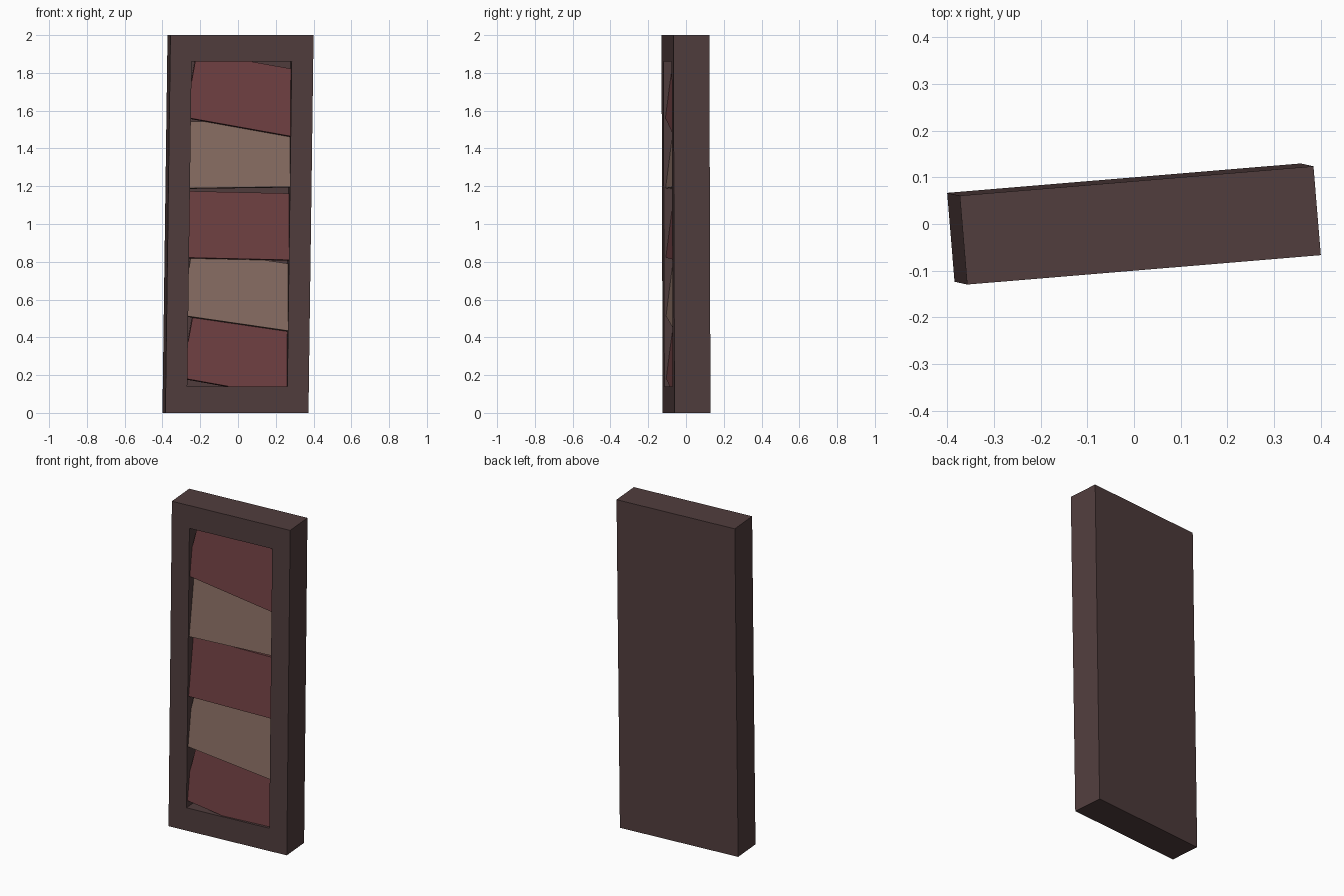
import bpy, bmesh
from math import radians, atan
from mathutils import Matrix, Vector

cube = bpy.data.objects.get("Cube")
if cube:
    bpy.data.objects.remove(cube, do_unlink=True)

W, D, H = 0.76, 0.191, 2.0
FRONT = -D / 2

# Slight hand-made twist and sideways lean shared by every part
lean = Matrix.Identity(4)
lean[0][2], lean[0][3] = 0.0135, -0.0135
lean[1][2], lean[1][3] = -0.003, 0.003
SKEW = lean @ Matrix.Rotation(radians(4.75), 4, 'Z')


def material(name, rgb):
    m = bpy.data.materials.new(name)
    m.use_nodes = True
    m.diffuse_color = (*rgb, 1)
    bsdf = next(n for n in m.node_tree.nodes if n.type == 'BSDF_PRINCIPLED')
    bsdf.inputs["Base Color"].default_value = (*rgb, 1)
    return m


DARK = material("dark brown wood", (0.082, 0.047, 0.047))
RED = material("faded red", (0.152, 0.049, 0.052))
TAN = material("dusty tan", (0.235, 0.147, 0.118))


def finish(name, bm, mat):
    bm.transform(SKEW)
    mesh = bpy.data.meshes.new(name)
    bm.to_mesh(mesh)
    bm.free()
    mesh.materials.append(mat)
    obj = bpy.data.objects.new(name, mesh)
    bpy.context.collection.objects.link(obj)
    return obj


def box(size, matrix):
    bm = bmesh.new()
    bmesh.ops.create_cube(bm, size=1, matrix=matrix @ Matrix.Diagonal((*size, 1)))
    return bm


# Frame: slab whose front is inset and pushed back into a recess
bm = box((W, D, H), Matrix.Translation((0, 0, H / 2)))
front = min(bm.faces, key=lambda f: f.calc_center_median().y)
bmesh.ops.inset_region(bm, faces=[front], thickness=0.1)
for v in front.verts:
    v.co.x = 0.266 if v.co.x > 0 else -0.266
    v.co.z = 1.86 if v.co.z > 1 else 0.14
panel = bmesh.ops.extrude_discrete_faces(bm, faces=[front])["faces"][0]
bmesh.ops.translate(bm, verts=panel.verts, vec=(0, 0.09, 0))
bmesh.ops.recalc_face_normals(bm, faces=bm.faces)
finish("frame", bm, DARK)

# Slats: crooked shingled boards, lower edge forward
SLAT_H, THICK, TILT = 0.355, 0.03, radians(-7.5)
OPEN_HALF = 0.266
edges = [(1.56, 1.465), (1.19, 1.197), (0.822, 0.81), (0.512, 0.435), (0.18, 0.085)]
for i, (left_z, right_z) in enumerate(edges):
    roll = atan((left_z - right_z) / (2 * OPEN_HALF))
    pivot = Vector((0, FRONT + 0.01, (left_z + right_z) / 2))
    place = (Matrix.Translation(pivot) @ Matrix.Rotation(roll, 4, 'Y')
             @ Matrix.Rotation(TILT, 4, 'X')
             @ Matrix.Translation((0, THICK / 2, SLAT_H / 2)))
    bm = box((0.6, THICK, SLAT_H), place)
    finish(f"slat_{i + 1}", bm, TAN if i % 2 else RED)
